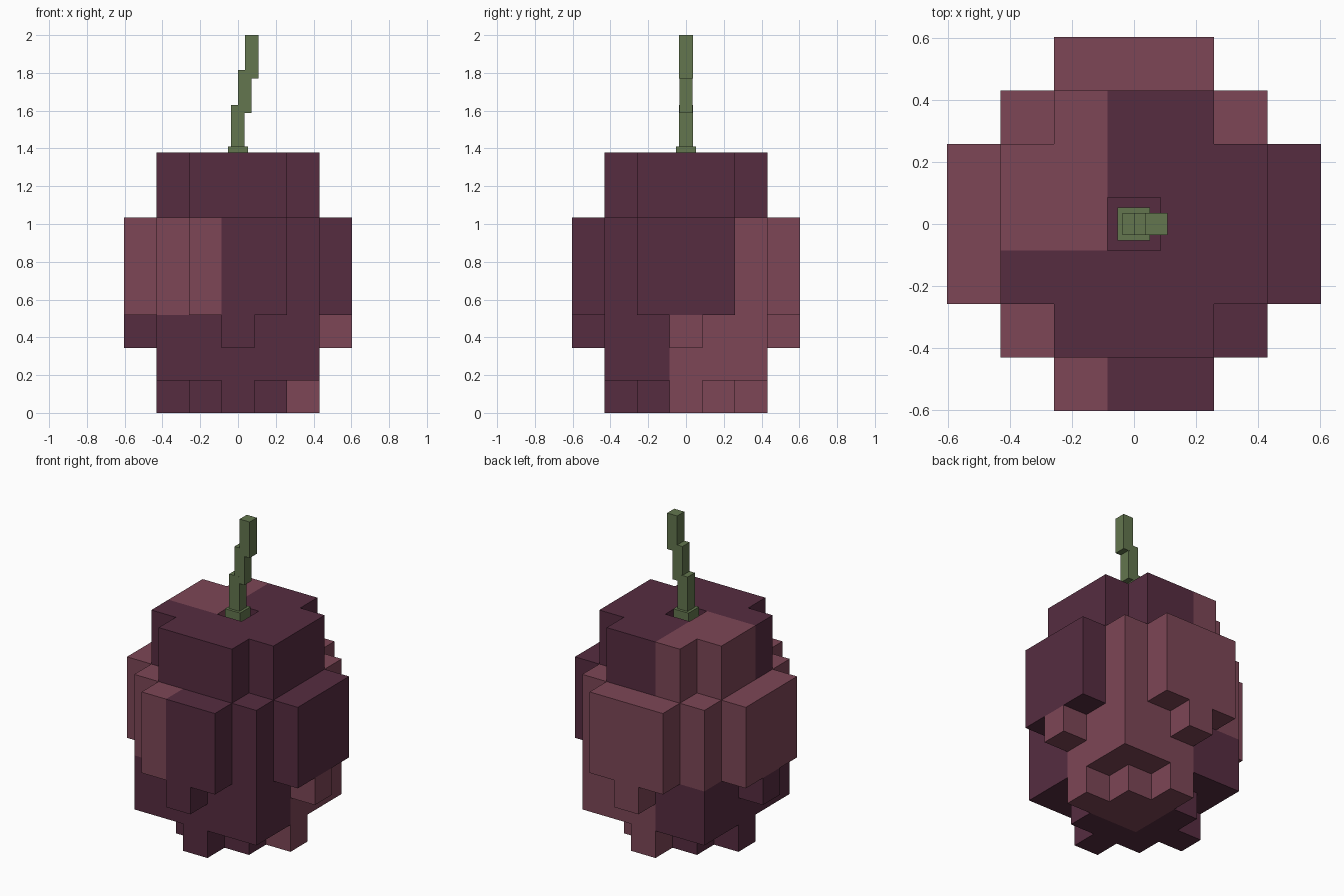
import bpy, bmesh, math
from mathutils import Vector

if "Cube" in bpy.data.objects:
    bpy.data.objects.remove(bpy.data.objects["Cube"])

U = 0.1724  # size of one block


def material(name, rgb):
    m = bpy.data.materials.new(name)
    lin = [((c / 255 + 0.055) / 1.055) ** 2.4 for c in rgb]
    m.diffuse_color = (*lin, 1)
    m.use_nodes = True
    m.node_tree.nodes["Principled BSDF"].inputs["Base Color"].default_value = m.diffuse_color
    return m


dark = material("dark_plum", (86, 44, 64))
light = material("dusty_rose", (125, 70, 86))
green = material("stem_green", (99, 118, 78))


def solid(i, j, k):
    """Is there a block of the fruit at this grid cell?"""
    a, b = sorted((abs(i), abs(j)))
    plus = b <= 1 or (b == 2 and a == 0)      # small foot
    if k == 0:
        return plus
    if k == 1:
        return b <= 2
    if k == 2:
        return b <= 2 or (b == 3 and a == 0)  # nibs under the side slabs
    if k in (3, 4, 5):
        return b <= 2 or (b == 3 and a <= 1)  # side slabs
    if k in (6, 7):
        return b <= 2 and a <= 1 and not (k == 7 and b == 0)  # crown with stem hole
    return False


def is_light(i, j, k):
    """Patchwork of light blocks, by height band."""
    if k <= 2:
        return i >= 0 and j >= 0
    if k <= 5:
        return i < 0 or j > 1
    return i < 0 and j >= 0


# Fruit body: outer faces of the blocks
bm = bmesh.new()
cells = [(i, j, k) for i in range(-3, 4) for j in range(-3, 4) for k in range(8)
         if solid(i, j, k)]
for c in cells:
    centre = Vector(c) + Vector((0, 0, 0.5))
    for axis in range(3):
        for s in (-1, 1):
            n = Vector((0, 0, 0))
            n[axis] = s
            if solid(*(int(c[t] + n[t]) for t in range(3))):
                continue
            p, q = Vector((0, 0, 0)), Vector((0, 0, 0))
            p[(axis + 1) % 3] = 0.5
            q[(axis + 2) % 3] = 0.5 * s
            mid = centre + n * 0.5
            f = bm.faces.new([bm.verts.new((mid + d) * U)
                              for d in (-p - q, p - q, p + q, q - p)])
            f.material_index = int(is_light(*c))
bmesh.ops.remove_doubles(bm, verts=bm.verts, dist=0.001)
bmesh.ops.dissolve_limit(bm, angle_limit=math.radians(1), verts=bm.verts,
                         edges=bm.edges, delimit={'MATERIAL'})
mesh = bpy.data.meshes.new("fruit_body")
bm.to_mesh(mesh)
bm.free()
mesh.materials.append(dark)
mesh.materials.append(light)
bpy.context.collection.objects.link(bpy.data.objects.new("fruit_body", mesh))


# Stem: base plug and three stepped pieces
def box(name, x0, x1, half_y, z0, z1):
    bpy.ops.mesh.primitive_cube_add(size=1, location=((x0 + x1) / 2, 0, (z0 + z1) / 2))
    ob = bpy.context.object
    ob.name = name
    ob.scale = (x1 - x0, 2 * half_y, z1 - z0)
    bpy.ops.object.transform_apply(location=False, rotation=False, scale=True)
    ob.data.materials.append(green)


box("stem_base", -0.054, 0.052, 0.053, 7 * U, 1.41)
box("stem_lower", -0.037, 0.035, 0.036, 1.40, 1.63)
box("stem_middle", 0.0, 0.071, 0.0355, 1.587, 1.815)
box("stem_top", 0.037, 0.108, 0.036, 1.77, 2.0)
